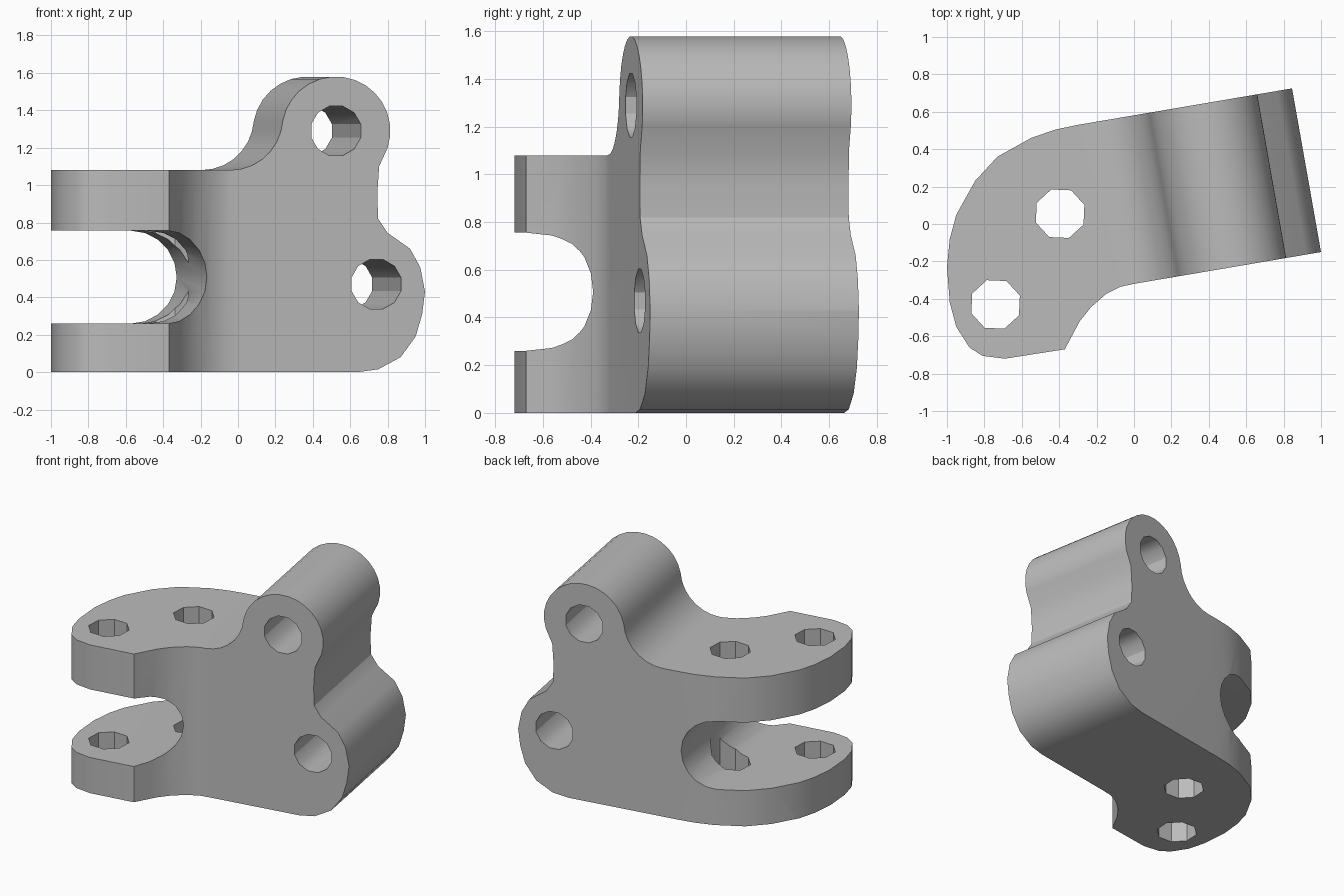
import bpy, bmesh, math
from mathutils import Matrix

cube = bpy.data.objects.get("Cube")
if cube:
    bpy.data.objects.remove(cube)

grey = bpy.data.materials.new("grey")
grey.use_nodes = True
colour = (0.5, 0.5, 0.5, 1)
grey.diffuse_color = colour
grey.node_tree.nodes["Principled BSDF"].inputs["Base Color"].default_value = colour

TILT = math.radians(10)
TURN = Matrix.Rotation(TILT, 4, 'Z')


def prism(name, outline, low, high, sideways=False):
    """Extrude an outline up z, or an (x, z) outline along the tilted depth axis."""
    bm = bmesh.new()
    if sideways:
        # outline x is measured on the front face, then turned with the body
        pts = [((x - 0.056) / math.cos(TILT), low, z) for x, z in outline]
        step = (0, high - low, 0)
    else:
        pts = [(x, y, low) for x, y in outline]
        step = (0, 0, high - low)
    face = bm.faces.new([bm.verts.new(p) for p in pts])
    new = bmesh.ops.extrude_face_region(bm, geom=[face])["geom"]
    bmesh.ops.translate(bm, vec=step, verts=[g for g in new if isinstance(g, bmesh.types.BMVert)])
    bmesh.ops.recalc_face_normals(bm, faces=bm.faces)
    if sideways:
        bm.transform(TURN)
    mesh = bpy.data.meshes.new(name)
    bm.to_mesh(mesh)
    bm.free()
    mesh.materials.append(grey)
    ob = bpy.data.objects.new(name, mesh)
    bpy.context.collection.objects.link(ob)
    return ob


def arc(cx, cy, r, start, end, n):
    angles = [math.radians(start + (end - start) * i / n) for i in range(n + 1)]
    return [(cx + r * math.cos(a), cy + r * math.sin(a)) for a in angles]


def combine(target, cutter, operation):
    mod = target.modifiers.new("cut", 'BOOLEAN')
    mod.operation, mod.solver, mod.object = operation, 'EXACT', cutter
    bpy.context.view_layer.objects.active = target
    bpy.ops.object.modifier_apply(modifier=mod.name)
    bpy.data.objects.remove(cutter)


# Body: plan outline, with the curved fork end on the right side
plan = [(1, -.15), (0, -.32), (-.07, -.335), (-.15, -.375), (-.23, -.445), (-.29, -.52),
        (-.37, -.67), (-.69, -.72), (-.81, -.705), (-.88, -.66), (-.95, -.55),
        (-.985, -.42), (-1, -.23), (-.985, -.08), (-.95, .05), (-.85, .23), (-.73, .36),
        (-.55, .46), (-.42, .505), (-.3, .53), (.845, .725)]
body = prism("clevis_bracket", plan, 0, 1.7)

# Side profile: fillet, upper lug, waist and lower lug
side = [(-2, 0), (-2, 1.08)] + arc(-.04, 1.36, .28, -90, -15, 6)
side += arc(.525, 1.29, .29, 170, -18, 15)
side += [(.755, 1.1), (.745, .95), (.75, .82), (.8, .745), (.92, .66), (.975, .56),
         (1, .43), (.985, .31), (.95, .19), (.87, .08), (.75, .015), (.64, 0)]
combine(body, prism("side_profile", side, -2, 2, True), 'INTERSECT')

# Fork slot with a rounded end
slot = [(-2, .26)] + arc(-.42, .508, .248, -90, 90, 10) + [(-2, .756)]
combine(body, prism("fork_slot", slot, -2, 2, True), 'DIFFERENCE')

# Lug holes run front to back, fork holes run up and down
for x, z in ((.525, 1.29), (.74, .47)):
    combine(body, prism("lug_hole", arc(x, z, .137, 15, 345, 11), -2, 2, True), 'DIFFERENCE')
for x, y in ((-.395, .055), (-.74, -.43)):
    combine(body, prism("fork_hole", arc(x, y, .138, 20, 335, 7), -1, 2), 'DIFFERENCE')

bpy.ops.object.select_all(action='DESELECT')
body.select_set(True)
bpy.context.view_layer.objects.active = body
bpy.ops.object.shade_smooth_by_angle(angle=math.radians(30))
